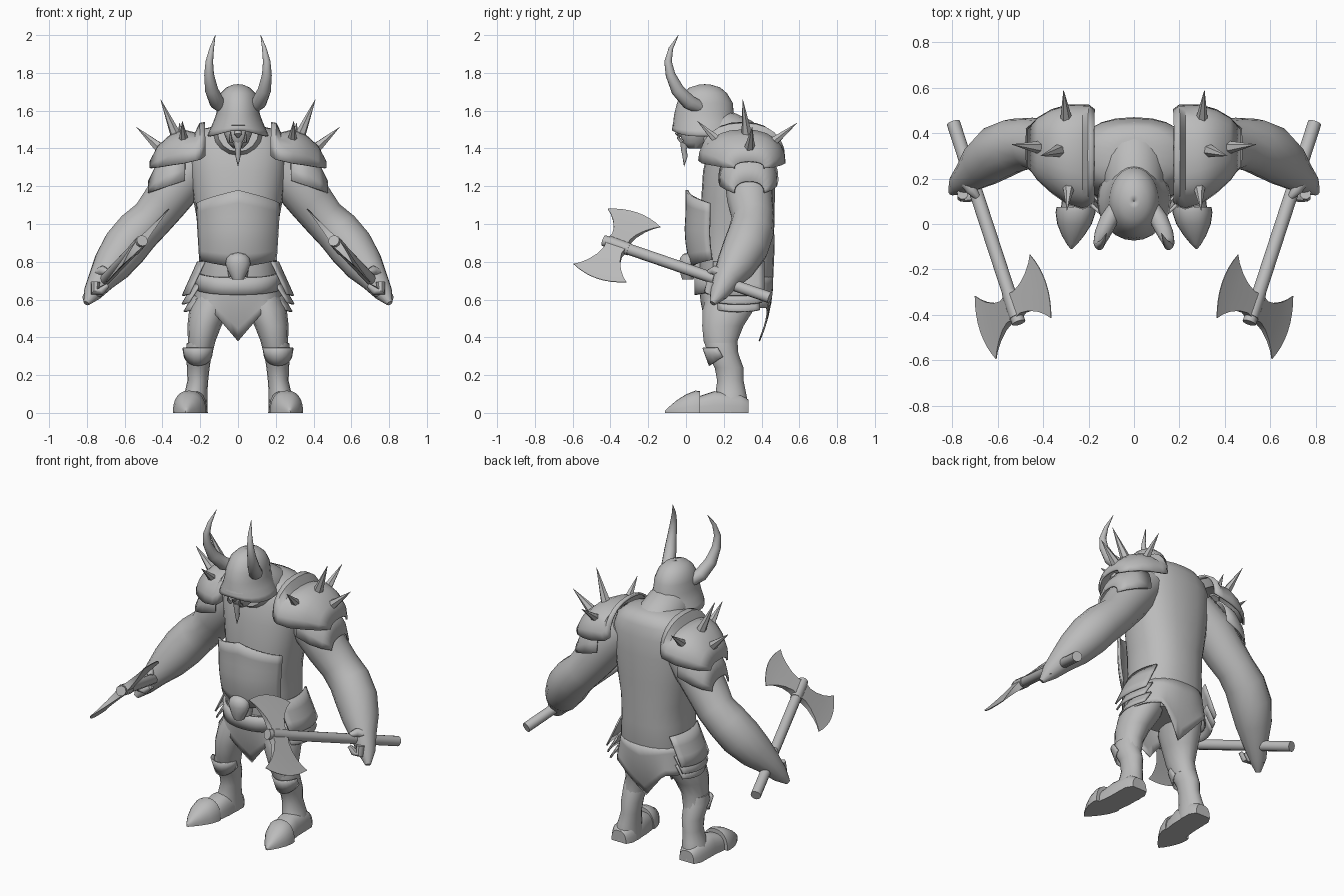
import bpy, bmesh, math
from mathutils import Vector, Quaternion

steel = bpy.data.materials.new("plain_grey")
steel.diffuse_color = (0.5, 0.5, 0.5, 1)


def skin(name, rows, closed=True, cap=True, thick=0):
    """Join rows of points into a smooth surface."""
    bm = bmesh.new()
    vs = [[bm.verts.new(p) for p in row] for row in rows]
    n = len(rows[0])
    for a, b in zip(vs, vs[1:]):
        for i in range(n if closed else n - 1):
            j = (i + 1) % n
            bm.faces.new((a[i], a[j], b[j], b[i]))
    if cap:
        bm.faces.new(vs[0])
        bm.faces.new(vs[-1])
    bmesh.ops.recalc_face_normals(bm, faces=bm.faces)
    me = bpy.data.meshes.new(name)
    bm.to_mesh(me)
    bm.free()
    me.materials.append(steel)
    ob = bpy.data.objects.new(name, me)
    bpy.context.collection.objects.link(ob)
    if thick:
        m = ob.modifiers.new("thickness", 'SOLIDIFY')
        m.thickness, m.offset = thick, 0
    bpy.ops.object.select_all(action='DESELECT')
    ob.select_set(True)
    bpy.context.view_layer.objects.active = ob
    bpy.ops.object.shade_smooth_by_angle(angle=math.radians(45))
    return ob


def sgnpow(v, p):
    return math.copysign(abs(v) ** p, v)


def loft(name, rings, n=20, p=1.0):
    """Stack of level rounded rings: z, centre x, centre y, radius x, radius y."""
    ang = [2 * math.pi * i / n for i in range(n)]
    return skin(name, [[(cx + rx * sgnpow(math.cos(a), p), cy + ry * sgnpow(math.sin(a), p), z)
                        for a in ang] for z, cx, cy, rx, ry in rings])


def tube(name, pts, n=12):
    """Round tube through points: x, y, z, radius."""
    c = [Vector(p[:3]) for p in pts]
    rows, q, prev = [], None, None
    for i, p in enumerate(pts):
        t = (c[min(i + 1, len(c) - 1)] - c[max(i - 1, 0)]).normalized()
        q = t.to_track_quat('Z', 'Y') if q is None else prev.rotation_difference(t) @ q
        prev = t
        rows.append([c[i] + q @ Vector((p[3] * math.cos(2 * math.pi * k / n),
                                        p[3] * math.sin(2 * math.pi * k / n), 0)) for k in range(n)])
    return skin(name, rows)


def arch(name, secs, along, s=1, n=12, p=0.85, thick=0):
    """Arched sections: position, centre, half width, base z, height."""
    rows = []
    for pos, c, w, zb, h in secs:
        row = []
        for k in range(n + 1):
            a = math.pi * k / n
            o, z = c + w * sgnpow(math.cos(a), p), zb + h * abs(math.sin(a)) ** p
            row.append((s * pos, o, z) if along == 'X' else (s * o, pos, z))
        rows.append(row)
    return skin(name, rows, closed=not thick, cap=not thick, thick=thick)


def grid(name, fn, nu, nv, closed=False, thick=0.015):
    rows = [[fn(i / nu, j / nv) for i in range(nu + (0 if closed else 1))] for j in range(nv + 1)]
    return skin(name, rows, closed, False, thick)


# torso and neck
loft("torso", [(.57, 0, .27, .15, .14), (.63, 0, .265, .2, .18), (.72, 0, .265, .213, .197),
               (.85, 0, .27, .203, .198), (.97, 0, .27, .208, .197), (1.12, 0, .275, .235, .195),
               (1.28, 0, .28, .255, .19), (1.39, 0, .29, .26, .175), (1.46, 0, .295, .235, .155),
               (1.505, 0, .3, .18, .13), (1.525, 0, .3, .09, .08), (1.53, 0, .3, .01, .01)], 24, .85)
tube("neck", [(0, .36, 1.36, .14), (0, .27, 1.43, .14), (0, .18, 1.475, .135), (0, .1, 1.49, .11)], 16)

# head: face, nose, beard
loft("face", [(1.40, 0, .05, .025, .035), (1.43, 0, .05, .055, .07), (1.48, 0, .06, .075, .09),
              (1.56, 0, .08, .08, .1)], 16)
tube("beard", [(0, -.005, 1.43, .025), (0, -.012, 1.395, .015), (0, -.005, 1.36, .014), (0, -.01, 1.305, .001)], 8)
tube("nose", [(0, -.02, 1.51, .015), (0, -.04, 1.475, .02), (0, -.03, 1.46, .008)], 8)

# helmet dome with a flared brim that rises over the face
def helmet(u, v):
    z, cy, rx, ry = ((1.465, .105, .16, .175), (1.495, .1, .148, .17), (1.535, .1, .13, .165),
                     (1.58, .095, .113, .155), (1.64, .1, .106, .145), (1.69, .1, .09, .115),
                     (1.72, .1, .06, .08), (1.735, .1, .025, .03), (1.737, .1, .002, .002))[round(v * 8)]
    a = 2 * math.pi * u
    lift = .03 * max(0, -math.sin(a)) ** 4 * max(0, 1 - v * 4)
    return (rx * math.cos(a), cy + ry * math.sin(a), z + lift)
grid("helmet", helmet, 24, 8, True, .006)
loft("brow_band", [(1.52, 0, .1, .13, .166), (1.523, 0, .1, .137, .171), (1.535, 0, .1, .133, .168),
                   (1.538, 0, .1, .12, .16)], 24)

# belly plate with a raised middle
def belly(u, v):
    a = math.radians(-64 + 128 * u)
    peak = 1 - abs(2 * u - 1)
    z = .77 + .04 * (1 - peak) * (1 - v) + v * (.34 + .07 * peak)
    bulge = .03 * math.sin(math.pi * min(v, .7))
    return ((.222 + .02 * v) * math.sin(a), .22 - (.19 + bulge) * math.cos(a), z)
grid("belly_plate", belly, 16, 6)

# front belt dipping in the middle, and pointed skirt
def belt(u, v):
    a = math.pi * (.97 + 1.06 * u)
    return (.22 * sgnpow(math.cos(a), .85), .26 + .208 * sgnpow(math.sin(a), .85),
            .66 + .09 * v + .035 * math.sin(a))
grid("belt", belt, 20, 2, False, .016)

def skirt(u, v):
    a = 2 * math.pi * u
    x = (.207 + .033 * v) * sgnpow(math.cos(a), .85)
    point = max(0, 1 - abs(x) / .15)
    y = .265 + (.193 + .005 * v) * sgnpow(math.sin(a), .85)
    y -= math.copysign(.075 * point * v * v, math.sin(a))
    return (x, y, .72 - v * (.165 + .175 * point))
grid("skirt", skirt, 48, 5, True, .008)

# skull buckle
loft("skull_buckle", [(.705, 0, .01, .03, .03), (.735, 0, .01, .045, .04), (.755, 0, .01, .055, .042),
                      (.79, 0, .012, .066, .05), (.82, 0, .015, .06, .047), (.84, 0, .015, .04, .032),
                      (.848, 0, .015, .01, .01)], 14)
loft("buckle_mount", [(.72, 0, .06, .05, .05), (.86, 0, .06, .07, .04), (.93, 0, .06, .05, .03)], 12)

for s, side in ((1, "right"), (-1, "left")):
    def P(*pts):
        return [(s * p[0],) + tuple(p[1:]) for p in pts]

    # tusk
    tube(side + "_tusk", P((.035, -.02, 1.435, .012), (.04, -.04, 1.455, .008), (.04, -.042, 1.49, .001)), 6)

    # horn
    tube(side + "_horn", P((.08, .07, 1.62, .035), (.112, .015, 1.645, .04), (.14, -.045, 1.71, .035),
                           (.153, -.082, 1.79, .026), (.152, -.095, 1.86, .02),
                           (.139, -.08, 1.93, .012), (.12, -.04, 2.0, .001)))

    # arm
    tube(side + "_arm", P((.18, .32, 1.35, .11), (.29, .33, 1.24, .128), (.385, .34, 1.12, .122),
                          (.455, .355, 1.03, .113), (.53, .345, .96, .12), (.6, .315, .875, .122),
                          (.665, .265, .785, .105), (.72, .215, .71, .075), (.77, .175, .635, .05),
                          (.803, .14, .58, .016)), 14)
    # fingers and thumb around the grip
    for k in (-1, 0, 1):
        d = Vector((-.3, -.9, .31)) * .036 * k
        tube(side + "_finger", P(*[(x + d.x, y + d.y, z + d.z, r) for x, y, z, r in
                                   ((.765, .165, .68, .025), (.768, .155, .63, .025),
                                    (.735, .15, .635, .022), (.7, .15, .665, .012))]), 8)
    tube(side + "_thumb", P((.74, .19, .74, .03), (.715, .15, .755, .025), (.69, .12, .745, .014)), 8)

    # axe handle with socket
    tube(side + "_axe_handle", P((.795, .445, .61, .03), (.507, -.435, .912, .03)))
    tube(side + "_axe_socket", P((.55, -.3, .865, .033), (.515, -.41, .905, .033)))
    # double axe blade, cross-section through handle axis u and blade axis v
    c, u, v = Vector((.532, -.365, .886)), Vector((-.3, -.9, .31)), Vector((.576, -.43, -.694))
    nrm = u.cross(v).normalized()
    for e in (-1, 1):
        rows = []
        for w, half, curve in ((0, .06, 0), (.05, .052, 0), (.1, .066, 0), (.15, .095, .01),
                               (.185, .125, .025), (.21, .155, .04)):
            t = max(.002, .024 * (1 - w / .215))
            line = [c + u * (half * m) + v * e * (w + curve * (1 - m * m)) for m in
                    (-1, -.75, -.5, -.25, 0, .25, .5, .75, 1)]
            loop = [q + nrm * t for q in line] + [q - nrm * t for q in reversed(line)]
            rows.append([(s * q.x, q.y, q.z) for q in loop])
        skin(side + "_axe_blade", rows)

    # shoulder pads
    arch(side + "_shoulder_pad", [(.175, .3, .2, 1.36, .175), (.2, .3, .22, 1.34, .19),
                                  (.225, .295, .225, 1.335, .145), (.29, .305, .215, 1.32, .175),
                                  (.36, .32, .18, 1.31, .155), (.42, .33, .135, 1.3, .11),
                                  (.463, .335, .08, 1.295, .035)], 'X', s, thick=.012)
    arch(side + "_lower_shoulder_pad", [(.28, .33, .155, 1.23, .17), (.37, .33, .147, 1.2, .18),
                                        (.43, .335, .12, 1.18, .13), (.472, .335, .08, 1.165, .06)],
         'X', s, thick=.01)
    # shoulder spikes
    for b, t in (((.285, .19, 1.42), (.295, .06, 1.545)), ((.32, .325, 1.45), (.41, .3, 1.66)),
                 ((.4, .335, 1.39), (.537, .35, 1.512)), ((.295, .43, 1.41), (.31, .588, 1.535))):
        tube(side + "_shoulder_spike", P(b + (.033,), t + (.001,)), 6)

    # layered hip plates
    for i, (zt, zb, x0, x1) in enumerate(((.8, .62, .212, .293), (.68, .575, .235, .295), (.62, .535, .235, .285))):
        def hip(a, b):
            m = 2 * a - 1
            return (s * (x0 + (x1 - x0) * b - .035 * m * m), .28 + (.135 - .012 * i) * m,
                    zt + (zb - zt) * b + .01 * m * m * b)
        grid(side + "_hip_plate", hip, 8, 3, thick=.01)

    # leg, boot and knee guard
    loft(side + "_leg", [(.64, s * .12, .26, .1, .15), (.55, s * .15, .225, .108, .14),
                         (.46, s * .178, .195, .09, .112), (.38, s * .192, .183, .073, .092),
                         (.3, s * .205, .2, .065, .08)], 14)
    loft(side + "_boot", [(.37, s * .203, .185, .068, .08), (.32, s * .208, .19, .07, .085),
                          (.24, s * .21, .228, .06, .076), (.17, s * .213, .235, .055, .07),
                          (.11, s * .222, .237, .06, .08), (.06, s * .232, .235, .07, .092),
                          (0, s * .235, .235, .075, .097)], 16)
    def guard(a, b):
        m = math.radians(-80 + 160 * a)
        return (s * (.212 + (.08 - .008 * b) * math.sin(m)), .185 + .025 * b - (.095 - .01 * b) * math.cos(m),
                .345 - .095 * b * (.4 + .6 * math.cos(m)))
    grid(side + "_knee_guard", guard, 10, 2, thick=.008)

    # foot and toe cap
    arch(side + "_foot", [(.33, .235, .05, 0, .07), (.29, .235, .073, 0, .1), (.15, .238, .073, 0, .115),
                          (.06, .25, .073, 0, .085), (.02, .26, .06, 0, .07)], 'Y', s, p=.75)
    arch(side + "_toe_cap", [(.075, .255, .086, 0, .115), (.05, .257, .088, 0, .118), (0, .262, .076, 0, .098),
                             (-.05, .268, .05, 0, .066), (-.09, .273, .022, 0, .032),
                             (-.11, .275, .004, 0, .012)], 'Y', s)
